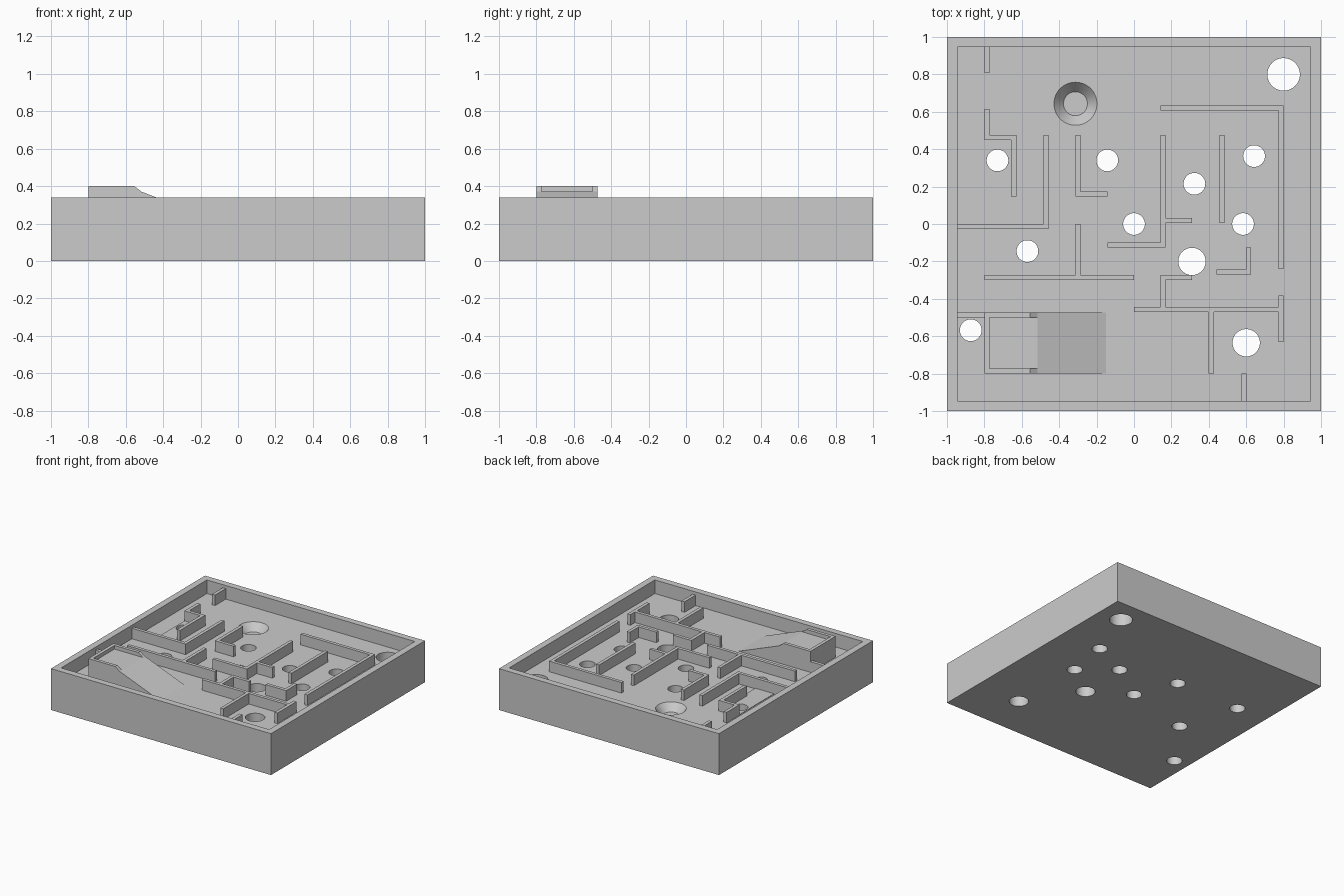
import bpy, bmesh
from mathutils import Vector

if "Cube" in bpy.data.objects:
    bpy.data.objects.remove(bpy.data.objects["Cube"])

FLOOR, WALL_TOP, RIM, HALF = 0.228, 0.315, 0.34, 0.0135


def make_obj(name, bm):
    bmesh.ops.recalc_face_normals(bm, faces=bm.faces)
    me = bpy.data.meshes.new(name)
    bm.to_mesh(me)
    bm.free()
    ob = bpy.data.objects.new(name, me)
    bpy.context.collection.objects.link(ob)
    return ob


def prism(name, base, direction):
    """Extrude a flat outline along a direction."""
    bm = bmesh.new()
    face = bm.faces.new([bm.verts.new(p) for p in base])
    ext = bmesh.ops.extrude_face_region(bm, geom=[face])
    bmesh.ops.translate(bm, vec=direction,
                        verts=[v for v in ext["geom"] if isinstance(v, bmesh.types.BMVert)])
    return make_obj(name, bm)


def box(name, x0, x1, y0, y1, z0, z1):
    return prism(name, [(x0, y0, z0), (x1, y0, z0), (x1, y1, z0), (x0, y1, z0)], (0, 0, z1 - z0))


def cone(name, x, y, z0, z1, r0, r1):
    bm = bmesh.new()
    bmesh.ops.create_cone(bm, cap_ends=True, segments=64, radius1=r0, radius2=r1, depth=z1 - z0)
    bmesh.ops.translate(bm, vec=(x, y, (z0 + z1) / 2), verts=bm.verts)
    return make_obj(name, bm)


def cut(ob, cutters):
    """Subtract the cutters, bake the result and delete the cutters."""
    for c in cutters:
        c.hide_render = True
        m = ob.modifiers.new("cut", 'BOOLEAN')
        m.operation, m.solver, m.object = 'DIFFERENCE', 'EXACT', c
    dg = bpy.context.evaluated_depsgraph_get()
    me = bpy.data.meshes.new_from_object(ob.evaluated_get(dg))
    ob.modifiers.clear()
    ob.data = me
    for c in cutters:
        bpy.data.objects.remove(c)


def smooth(ob):
    bpy.ops.object.select_all(action='DESELECT')
    ob.select_set(True)
    bpy.context.view_layer.objects.active = ob
    bpy.ops.object.shade_smooth_by_angle(angle=0.5)


def maze_wall(name, path):
    """Thin mitred wall along an axis-aligned path."""
    pts = [Vector(p) for p in path]
    normals = []
    for a, b in zip(pts, pts[1:]):
        d = (b - a).normalized()
        normals.append(Vector((-d.y, d.x)))
    offs = [normals[0]] + [a + b for a, b in zip(normals, normals[1:])] + [normals[-1]]
    left = [p + o * HALF for p, o in zip(pts, offs)]
    right = [p - o * HALF for p, o in zip(pts, offs)]
    outline = [(p.x, p.y, FLOOR) for p in left + right[::-1]]
    return prism(name, outline, (0, 0, WALL_TOP - FLOOR))


# Tray with cavity, through holes and a conical dish
tray = box("tray", -1, 1, -1, 1, 0, RIM)
holes = [(.8, .8, .087), (.31, -.2, .073), (.6, -.635, .073)]
holes += [(x, y, .058) for x, y in [(-.73, .34), (-.143, .34), (.642, .363), (.323, .215), (0, 0),
                                    (.583, 0), (-.57, -.145), (-.873, -.568)]]
cutters = [box("cavity_cutter", -.945, .945, -.946, .946, FLOOR, .5)]
cutters += [cone("hole_cutter", x, y, -.1, .3, r, r) for x, y, r in holes]
cutters.append(cone("dish_cutter", -.313, .643, FLOOR - .06, FLOOR + .06, .064, .166))
cut(tray, cutters)
smooth(tray)

# Slim plate beside the left walls
plate = box("floor_plate", -.8, -.63, 0, .45, FLOOR - .005, FLOOR + .005)
cut(plate, [cone("plate_cutter", -.73, .34, 0, .4, .058, .058)])
smooth(plate)

# Maze walls
paths = [
    [(-.787, .807), (-.787, .946)],
    [(-.787, .615), (-.787, .4615), (-.643, .4615), (-.643, .147)],
    [(-.945, -.0135), (-.47, -.0135), (-.47, .475)],
    [(-.3, .475), (-.3, .16), (-.142, .16)],
    [(-.8, -.285), (0, -.285)],
    [(-.3, 0), (-.3, -.2715)],
    [(.155, .475), (.155, -.113), (-.142, -.113)],
    [(.1685, .018), (.31, .018)],
    [(.47, .475), (.47, .005)],
    [(.142, .62), (.787, .62), (.787, -.24)],
    [(.613, -.126), (.613, -.256), (.44, -.256)],
    [(.31, -.285), (.155, -.285), (.155, -.4425)],
    [(0, -.456), (.7735, -.456)],
    [(.787, -.383), (.787, -.63)],
    [(.413, -.4695), (.413, -.8)],
    [(.588, -.8), (.588, -.946)],
    [(-.945, -.487), (-.8, -.487)],
]
for i, path in enumerate(paths):
    maze_wall(f"maze_wall_{i + 1}", path)

# Start ramp with a shallow walled platform
profile = [(-.8, FLOOR), (-.8, .4), (-.555, .4), (-.515, .37), (-.15, FLOOR)]
ramp = prism("start_ramp", [(x, -.8, z) for x, z in profile], (0, .327, 0))
cut(ramp, [box("ramp_cutter", -.773, -.4, -.773, -.5, .37, .5)])
